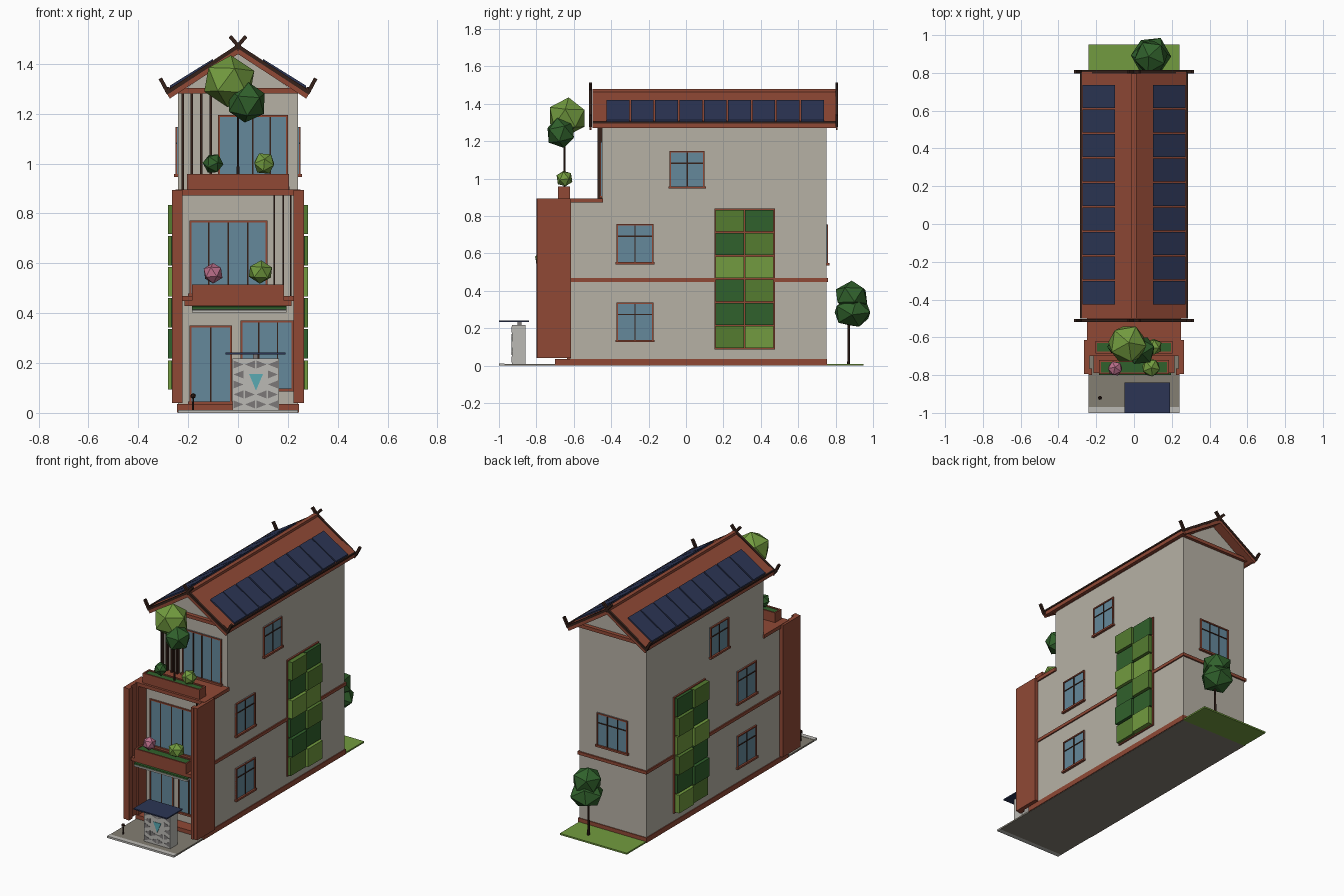
import bpy, bmesh, math, random
from mathutils import Vector, Matrix

if "Cube" in bpy.data.objects:
    bpy.data.objects.remove(bpy.data.objects["Cube"])
random.seed(4)

def mat(name, r, g, b):
    m = bpy.data.materials.new(name)
    m.diffuse_color = (r, g, b, 1)
    m.use_nodes = True
    m.node_tree.nodes["Principled BSDF"].inputs["Base Color"].default_value = m.diffuse_color
    return m

RED = mat("terracotta", .28, .066, .036)
WALL = mat("plaster", .47, .44, .375)
GLASS = mat("glass", .13, .25, .33)
WOOD = mat("dark_wood", .035, .015, .01)
SOLAR = mat("solar_blue", .025, .036, .09)
PAVE = mat("paving", .23, .21, .17)
STONE = mat("pale_stone", .5, .49, .46)
GREY = mat("mid_grey", .2, .19, .19)
TEAL = mat("teal", .1, .4, .45)
PINK = mat("pink", .5, .16, .26)
LEAF = {"l": mat("leaf_light", .17, .33, .05), "m": mat("leaf_mid", .09, .2, .03),
        "d": mat("leaf_dark", .03, .12, .025)}

def finish(name, bm, m):
    bmesh.ops.recalc_face_normals(bm, faces=bm.faces)
    me = bpy.data.meshes.new(name)
    bm.to_mesh(me)
    bm.free()
    me.materials.append(m)
    ob = bpy.data.objects.new(name, me)
    bpy.context.collection.objects.link(ob)
    return ob

def boxes(name, m, *specs):
    """One object of boxes given as (x0, x1, y0, y1, z0, z1)."""
    bm = bmesh.new()
    for x0, x1, y0, y1, z0, z1 in specs:
        M = Matrix.Translation(((x0 + x1) / 2, (y0 + y1) / 2, (z0 + z1) / 2)) @ \
            Matrix.Diagonal((x1 - x0, y1 - y0, z1 - z0, 1))
        bmesh.ops.create_cube(bm, size=1, matrix=M)
    return finish(name, bm, m)

def extrude(name, m, profiles, axis, a, b):
    """Extrude 2D profiles along x (points are y,z) or y (points are x,z)."""
    bm = bmesh.new()
    for pts in profiles:
        put = (lambda p, t: (t, *p)) if axis == "x" else (lambda p, t: (p[0], t, p[1]))
        A = [bm.verts.new(put(p, a)) for p in pts]
        B = [bm.verts.new(put(p, b)) for p in pts]
        bm.faces.new(A)
        bm.faces.new(B[::-1])
        for i in range(len(pts)):
            j = (i + 1) % len(pts)
            bm.faces.new((A[i], A[j], B[j], B[i]))
    return finish(name, bm, m)

def strip(path, w):
    """Quads of width w that follow a 2D path."""
    out = []
    for p, q in zip(path, path[1:]):
        p, q = Vector(p), Vector(q)
        d = (q - p).normalized()
        n = Vector((-d.y, d.x)) * w / 2
        q = q + d * w / 2
        out.append([tuple(p + n), tuple(q + n), tuple(q - n), tuple(p - n)])
    return out

def blob(name, m, c, r, squash=1):
    bm = bmesh.new()
    rot = Matrix.Rotation(random.uniform(0, 6), 4, "Z") @ Matrix.Rotation(random.uniform(0, .6), 4, "X")
    bmesh.ops.create_icosphere(bm, subdivisions=1, radius=r,
        matrix=Matrix.Translation(c) @ Matrix.Diagonal((1, 1, squash, 1)) @ rot)
    finish(name, bm, m)

def post(name, x, y, z0, z1, r):
    bm = bmesh.new()
    bmesh.ops.create_cone(bm, cap_ends=True, segments=6, radius1=r, radius2=r * .7, depth=z1 - z0,
                          matrix=Matrix.Translation((x, y, (z0 + z1) / 2)))
    finish(name, bm, WOOD)

def window(name, side, p, u0, u1, z0, z1, bars, transom=None):
    """Framed window lying on the wall plane p; bars are fractions of the width."""
    def b(a, c, d, e, depth):
        return {"front": (a, c, p - depth, p + .004, d, e), "back": (a, c, p - .004, p + depth, d, e),
                "right": (p - .004, p + depth, a, c, d, e), "left": (-p - depth, -p + .004, a, c, d, e)}[side]
    f = .008
    boxes(name + "_glass", GLASS, b(u0, u1, z0, z1, .004))
    parts = [b(u0, u0 + f, z0, z1, .01), b(u1 - f, u1, z0, z1, .01), b(u0, u1, z1 - f, z1, .01),
             b(u0 - .006, u1 + .006, z0 - .004, z0 + f, .016)]
    boxes(name + "_frame", RED, *parts)
    thin = [b(u0 + (u1 - u0) * t - .003, u0 + (u1 - u0) * t + .003, z0, z1, .008) for t in bars]
    if transom:
        thin.append(b(u0, u1, transom - .003, transom + .003, .008))
    boxes(name + "_mullions", WOOD, *thin)

# ground: paving, kerb, lawn, plinth
boxes("paving", PAVE, (-.24, .24, -.97, .75, 0, .01))
boxes("kerb", STONE, (-.24, .24, -1, -.97, 0, .012))
boxes("lawn", LEAF["l"], (-.24, .24, .75, .95, 0, .01))
boxes("plinth", RED, (-.245, .245, -.7, .755, .002, .035))

# stepped body, gable prism and storey band
extrude("house_body", WALL, [[(-.62, .03), (.75, .03), (.75, 1.285), (-.45, 1.285), (-.45, .88), (-.62, .88)]],
        "x", -.24, .24)
extrude("gable_wall", WALL, [[(-.24, 1.28), (.24, 1.28), (0, 1.445)]], "y", -.445, .745)
boxes("storey_band", RED, (-.248, .248, -.628, .76, .448, .468))
boxes("gable_tie_beams", RED, (-.25, .25, -.47, -.445, 1.28, 1.302), (-.25, .25, .745, .77, 1.28, 1.302))

# roof chevron, ridge cap, eaves, barge boards with upturned crossed tips
extrude("roof", RED, [[(-.28, 1.298), (0, 1.472), (.28, 1.298), (.28, 1.272), (.262, 1.272), (0, 1.44),
                       (-.262, 1.272), (-.28, 1.272)]], "y", -.5, .805)
boxes("ridge_cap", RED, (-.013, .013, -.5, .805, 1.462, 1.48))
boxes("eave_gutters", WOOD, *[(s * .28 - .005, s * .28 + .005, -.5, .805, 1.296, 1.306) for s in (-1, 1)])
for tag, y in (("front", -.51), ("back", .806)):
    paths = []
    for s in (-1, 1):
        paths += strip([(-s * .032, 1.51), (s * .006, 1.466), (s * .282, 1.286), (s * .308, 1.335)], .015)
    extrude(tag + "_barge_boards", WOOD, paths, "y", y - .008, y + .008)
    lower = [q for s in (-1, 1) for q in strip([(0, 1.452), (s * .27, 1.276)], .022)]
    extrude(tag + "_barge_lining", RED, lower, "y", y - .005, y + .005)

# nine solar panels on each slope
slope = .174 / .28
for s, tag in ((1, "right"), (-1, "left")):
    quads = [(s * x, 1.472 - slope * x + h) for x, h in ((.1, .0), (.272, .0), (.272, .01), (.1, .01))]
    for i in range(9):
        y = -.425 + i * .13
        extrude(f"{tag}_solar_panel_{i + 1}", SOLAR, [quads], "y", y, y + .122)

# front portal: fins, terrace slab, balcony slab
fins = []
for s in (-1, 1):
    for a, b, y0, y1 in ((.236, .264, -.795, -.615), (.222, .24, -.8, -.765), (.222, .24, -.7, -.615)):
        fins.append((min(s * a, s * b), max(s * a, s * b), y0, y1, .04, .893))
boxes("portal_fins", RED, *fins)
boxes("terrace_slab", RED, (-.25, .25, -.7, -.445, .872, .895))
boxes("balcony_slab", RED, (-.215, .215, -.79, -.615, .428, .45))

# planters: an open trough filled with foliage
def planter(name, x0, x1, y0, y1, z0, z1):
    t = .01
    boxes(name, RED, (x0, x1, y0, y0 + t, z0, z1), (x0, x1, y1 - t, y1, z0, z1), (x0, x0 + t, y0, y1, z0, z1),
          (x1 - t, x1, y0, y1, z0, z1), (x0, x1, y0, y1, z0, z0 + t))
    boxes(name + "_foliage", LEAF["d"], (x0 + t, x1 - t, y0 + t, y1 - t, z0 + t, z1 - .006))
planter("balcony_planter", -.185, .185, -.795, -.72, .448, .515)
planter("terrace_planter", -.205, .205, -.685, -.62, .893, .958)
extrude("awning", LEAF["d"], [[(-.7, .428), (-.8, .415), (-.8, .425), (-.7, .44)]], "x", -.185, .195)
extrude("awning_lining", STONE, [[(-.7, .42), (-.8, .402), (-.8, .412), (-.7, .428)]], "x", -.185, .195)

# windows on the front, back and both sides
window("entrance_door", "front", -.62, -.195, -.025, .038, .35, (.5,))
window("ground_window", "front", -.62, .01, .222, .09, .37, (.35, .7))
window("balcony_door", "front", -.62, -.195, .118, .47, .772, (.25, .5, .75))
window("terrace_door", "front", -.45, -.08, .2, .9, 1.195, (.28, .5, .75))
window("back_window", "back", .75, -.11, .11, .54, .755, (.33, .66), .69)
for side in ("right", "left"):
    for n, (a, c, z0, z1) in enumerate(((-.372, -.175, .13, .338), (-.372, -.175, .545, .757), (-.087, .1, .95, 1.147))):
        window(f"{side}_window_{n + 1}", side, .24, a, c, z0, z1, (.5,), z1 - .065)

# vertical timber screens
boxes("terrace_screen", WOOD, *[(x - .005, x + .005, -.472, -.45, .895, 1.28) for x in (-.222, -.185, -.148, -.11)])
boxes("balcony_screen", WOOD, *[(x - .003, x + .003, -.635, -.618, .468, .872) for x in (.145, .182, .212)])

# planted green walls: two columns by six rows on each side
rows = ["ml", "dd", "dm", "ll", "dm", "md"]
for s, tag in ((1, "right"), (-1, "left")):
    X = lambda a, b: (min(s * a, s * b), max(s * a, s * b))
    boxes(tag + "_green_wall_frame", RED, (*X(.238, .25), .152, .475, .087, .84))
    for key in "lmd":
        cells = []
        for r, row in enumerate(rows):
            for c, k in enumerate(row):
                if k == key:
                    y, z = .157 + c * .159, .094 + r * .1245
                    cells.append((*X(.245, .28 if (r + c) % 2 else .268), y, y + .152, z, z + .117))
        boxes(f"{tag}_green_wall_{key}", LEAF[key], *cells)

# kiosk with triangle pattern and a solar roof
boxes("kiosk", STONE, (-.022, .165, -.93, -.857, .01, .218))
boxes("kiosk_roof_post", GREY, (.06, .08, -.9, -.88, .21, .236))
boxes("kiosk_roof", SOLAR, (-.05, .19, -1, -.84, .234, .242))
tris = []
for r in range(5):
    for c in range(4):
        x, z = -.018 + c * .046, .018 + r * .04
        if not (c in (1, 2) and r in (2, 3)):
            flip = (r + c) % 2
            tris.append([(x + (.04 if flip else 0), z), (x + (.04 if flip else 0), z + .032), (x + (0 if flip else .04), z + .016)])
extrude("kiosk_triangles", GREY, tris, "y", -.932, -.925)
extrude("kiosk_teal_triangle", TEAL, [[(.045, .155), (.1, .155), (.072, .09)]], "y", -.933, -.925)

# little path lamp
post("path_lamp_post", -.18, -.92, .01, .06, .005)
blob("path_lamp_head", WOOD, (-.18, -.92, .068), .012)

# trees and small plants
post("terrace_tree_trunk", 0, -.65, .95, 1.28, .006)
blob("terrace_tree_crown_upper", LEAF["l"], (-.035, -.635, 1.33), .11, .95)
blob("terrace_tree_crown_lower", LEAF["d"], (.035, -.67, 1.245), .083)
post("garden_tree_trunk", .09, .87, .01, .26, .008)
blob("garden_tree_crown_lower", LEAF["d"], (.09, .89, .285), .108, .8)
blob("garden_tree_crown_upper", LEAF["d"], (.09, .885, .37), .095, .9)
blob("balcony_flower", PINK, (-.1, -.765, .56), .042)
blob("balcony_shrub", LEAF["l"], (.09, -.76, .565), .052, .9)
blob("terrace_shrub_left", LEAF["d"], (-.1, -.65, 1.0), .042)
blob("terrace_shrub_right", LEAF["l"], (.105, -.65, 1.0), .046)
